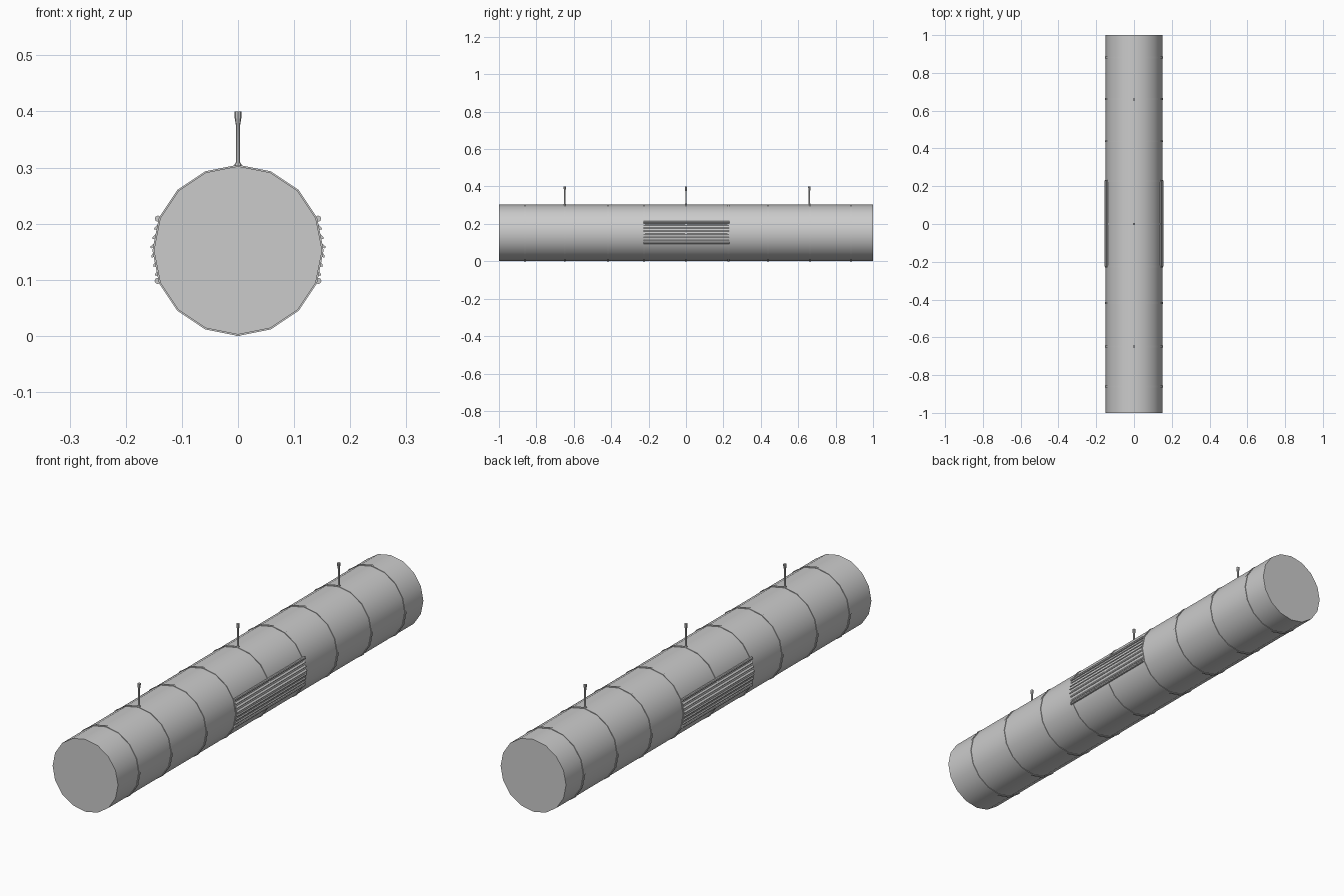
import bpy, bmesh, math

if "Cube" in bpy.data.objects:
    bpy.data.objects.remove(bpy.data.objects["Cube"])

CZ = 0.1525   # duct axis height
N = 16


def finish(name, bm, smooth=True):
    bmesh.ops.recalc_face_normals(bm, faces=bm.faces)
    me = bpy.data.meshes.new(name)
    bm.to_mesh(me)
    bm.free()
    ob = bpy.data.objects.new(name, me)
    bpy.context.collection.objects.link(ob)
    if smooth:
        bpy.ops.object.select_all(action='DESELECT')
        ob.select_set(True)
        bpy.context.view_layer.objects.active = ob
        bpy.ops.object.shade_smooth_by_angle(angle=math.radians(35))
    return ob


def extrude_y(name, profile, y0, y1, smooth=False):
    """Closed x-z profile extruded between two y positions."""
    bm = bmesh.new()
    a = [bm.verts.new((x, y0, z)) for x, z in profile]
    b = [bm.verts.new((x, y1, z)) for x, z in profile]
    n = len(a)
    bm.faces.new(a)
    bm.faces.new(b[::-1])
    for i in range(n):
        j = (i + 1) % n
        bm.faces.new((a[i], b[i], b[j], a[j]))
    return finish(name, bm, smooth)


def lathe(name, profile, axis, centre, sides):
    """Closed ring (axis Y) or capped post (axis Z) from (radius, distance) points."""
    bm = bmesh.new()
    rings = []
    for r, d in profile:
        ring = []
        for i in range(sides):
            t = 2 * math.pi * i / sides
            u, v = r * math.sin(t), r * math.cos(t)
            p = (u, d, v) if axis == 'Y' else (u, v, d)
            ring.append(bm.verts.new([p[k] + centre[k] for k in range(3)]))
        rings.append(ring)
    closed = axis == 'Y'
    for k in range(len(rings) if closed else len(rings) - 1):
        a, b = rings[k], rings[(k + 1) % len(rings)]
        for i in range(sides):
            j = (i + 1) % sides
            bm.faces.new((a[i], a[j], b[j], b[i]))
    if not closed:
        bm.faces.new(rings[0])
        bm.faces.new(rings[-1])
    return finish(name, bm)


def circle(r):
    return [(r * math.sin(2 * math.pi * i / N), CZ + r * math.cos(2 * math.pi * i / N))
            for i in range(N)]


# main duct
extrude_y("duct", circle(0.15), -1, 1, True)

# joint bands
for y in (-0.86, -0.648, -0.418, -0.225, 0, 0.228, 0.438, 0.662, 0.882):
    h = 0.005
    lathe("joint_band", [(0.149, -h), (0.1525, -h), (0.1525, h), (0.149, h)],
          'Y', (0, y, CZ), N)

# hanger rods with flared tops, and the small bolt under each clamp
for y in (-0.648, 0, 0.66):
    lathe("hanger_rod", [(0.006, 0.298), (0.006, 0.306), (0.0038, 0.309), (0.0038, 0.376),
                         (0.0065, 0.392), (0.0065, 0.4)], 'Z', (0, y, 0), 8)
    lathe("clamp_bolt", [(0.003, 0.0), (0.003, 0.004)], 'Z', (0, y, 0), 6)


# side grilles: curved backing, edge rails and louvre slats
def surface_x(z, off):
    slope = math.tan(math.radians(11.25))
    return 0.15 + off - abs(z - CZ) * slope


for s in (1, -1):
    zs = (0.098, CZ, 0.207)
    back = [(s * surface_x(z, 0.0025), z) for z in zs]
    back += [(s * surface_x(z, -0.004), z) for z in reversed(zs)]
    extrude_y("grille_back", back, -0.222, 0.225)
    for z in (0.098, 0.209):
        x = surface_x(z, 0.004)
        rail = [(s * (x + 0.0055 * math.cos(k * math.pi / 4)),
                 z + 0.0055 * math.sin(k * math.pi / 4)) for k in range(8)]
        extrude_y("grille_rail", rail, -0.228, 0.232, True)
    for i in range(6):
        z = 0.112 + i * 0.0165
        slat = [(s * surface_x(z + 0.007, -0.001), z + 0.007),
                (s * surface_x(z - 0.005, 0.0068), z - 0.002),
                (s * surface_x(z - 0.005, 0.0062), z - 0.0055),
                (s * surface_x(z - 0.004, -0.001), z - 0.003)]
        extrude_y("grille_slat", slat, -0.226, 0.23)
